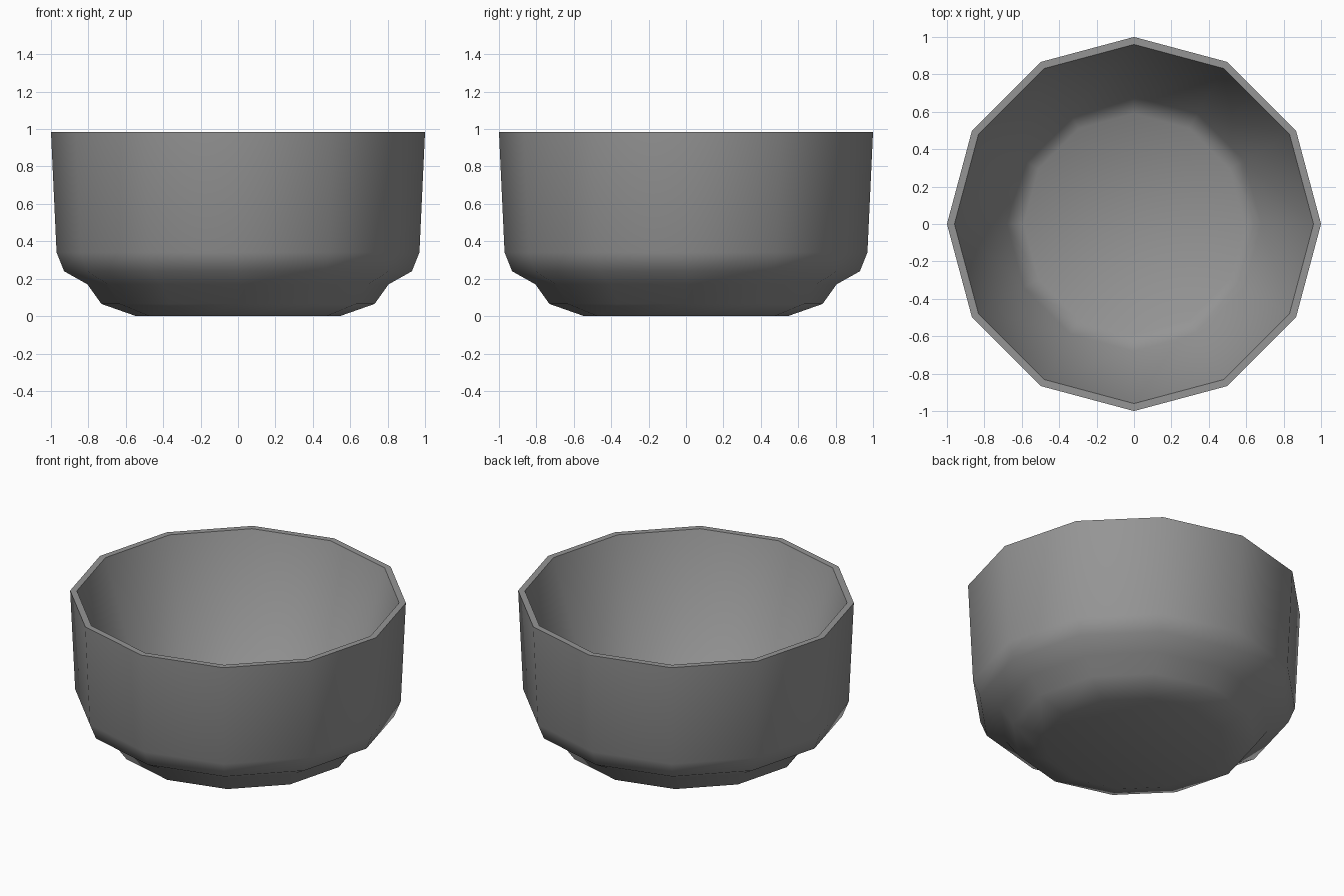
import bpy, bmesh
from math import cos, sin, tau, radians

cube = bpy.data.objects.get("Cube")
if cube:
    bpy.data.objects.remove(cube, do_unlink=True)

SIDES = 12

# Grey material
grey = bpy.data.materials.new("mid_grey")
grey.use_nodes = True
colour = (0.3, 0.3, 0.3, 1)
grey.diffuse_color = colour
grey.node_tree.nodes["Principled BSDF"].inputs["Base Color"].default_value = colour

# Profile as (radius, height): stepped foot, outer wall, rim, tapering inner wall, floor
foot = [(0.545, 0), (0.73, 0.065), (0.805, 0.17)]
outer_wall = [(0.93, 0.24), (0.97, 0.34), (1.0, 0.985)]
inner_wall = [(0.96, 0.985), (0.68, 0.12), (0.59, 0.06)]

# Sweep the profile around z and cap the base and the inner floor
bm = bmesh.new()
rings = []
for r, z in foot + outer_wall + inner_wall:
    rings.append([bm.verts.new((r * cos(tau * i / SIDES), r * sin(tau * i / SIDES), z))
                  for i in range(SIDES)])
for low, high in zip(rings, rings[1:]):
    for i in range(SIDES):
        j = (i + 1) % SIDES
        bm.faces.new((low[i], low[j], high[j], high[i]))
bm.faces.new(list(reversed(rings[0])))
bm.faces.new(rings[-1])
bmesh.ops.recalc_face_normals(bm, faces=bm.faces)

mesh = bpy.data.meshes.new("bowl")
bm.to_mesh(mesh)
bm.free()
mesh.materials.append(grey)
bowl = bpy.data.objects.new("bowl", mesh)
bpy.context.collection.objects.link(bowl)

# Smooth sides with a crisp rim
bpy.ops.object.select_all(action='DESELECT')
bowl.select_set(True)
bpy.context.view_layer.objects.active = bowl
bpy.ops.object.shade_smooth_by_angle(angle=radians(60))
